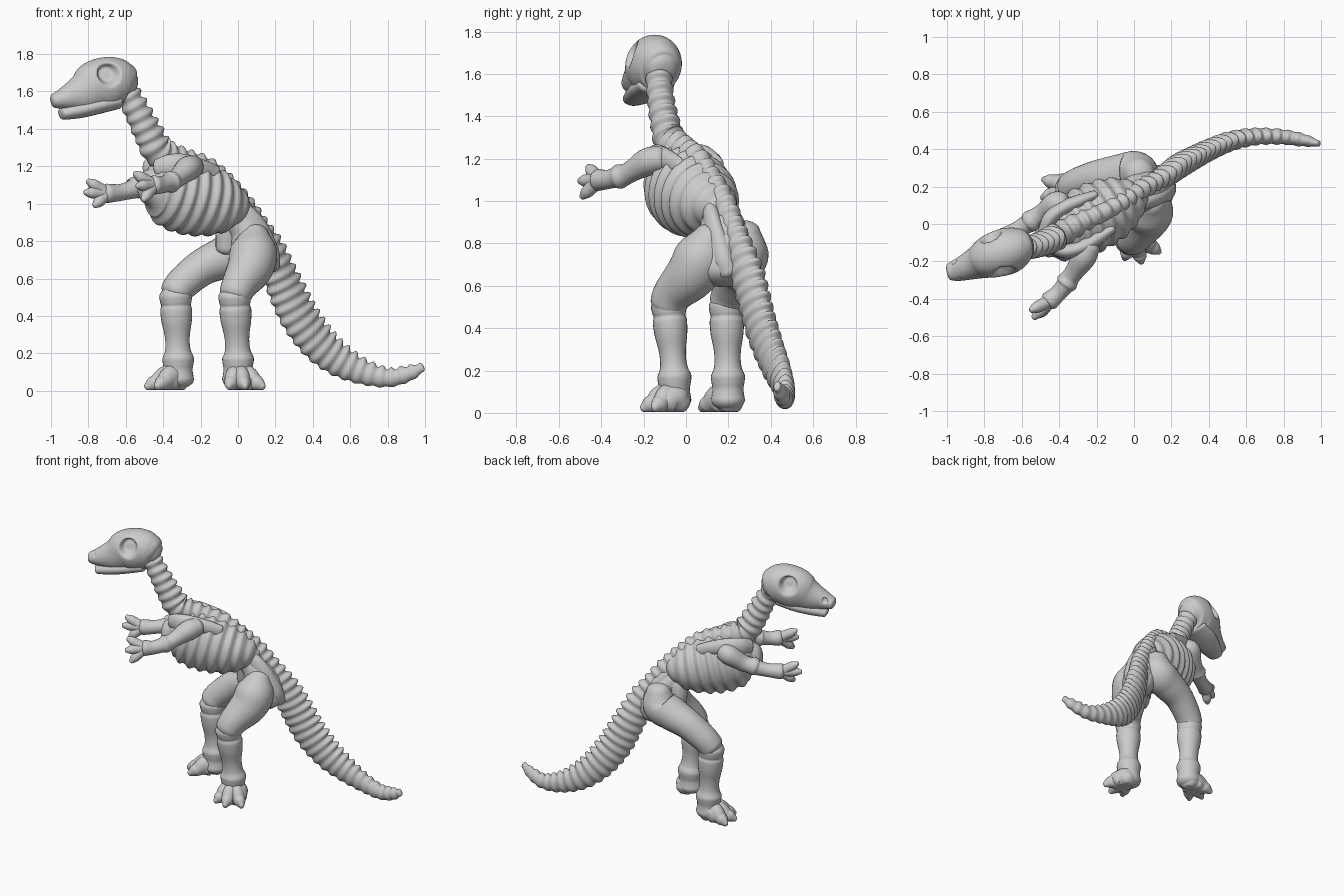
import bpy, bmesh, math
from mathutils import Vector

Z, Y = Vector((0, 0, 1)), Vector((0, 1, 0))


def spline(pts, sub):
    """Catmull-Rom through (x, y, z, width, height) points."""
    p = [list(q) + [q[3]] * (5 - len(q)) for q in pts]
    p = [[2 * a - b for a, b in zip(p[0], p[1])]] + p + [[2 * a - b for a, b in zip(p[-1], p[-2])]]
    rows = []
    for i in range(1, len(p) - 2):
        for k in range(sub + (i == len(p) - 3)):
            t = k / sub
            rows.append([0.5 * (2 * b + (c - a) * t + (2 * a - 5 * b + 4 * c - d) * t * t
                                + (3 * b - a - 3 * c + d) * t ** 3)
                         for a, b, c, d in zip(*p[i - 1:i + 3])])
    return rows


def loft(name, pts, ref=Z, n=20, sub=7, pitch=0, amp=0, spike=0, dome=0.6, dents=()):
    """Oval tube along a path, with domed ends and optional ringed ridges."""
    rows = spline(pts, sub)
    pos = [Vector(r[:3]) for r in rows]
    rings, length = [], 0
    for i, r in enumerate(rows):
        t = (pos[min(i + 1, len(pos) - 1)] - pos[max(i - 1, 0)]).normalized()
        if i:
            length += (pos[i] - pos[i - 1]).length
        w = 0.5 - 0.5 * math.cos(2 * math.pi * length / pitch) if pitch else 0
        rings.append([pos[i], t, max(r[3], .004), max(r[4], .004), w])
    caps = [math.radians(a) for a in (25, 50, 70, 84)]
    for end, sgn in ((0, -1), (-1, 1)):
        p, t, a, b, w = rings[end]
        extra = [[p + t * sgn * min(a, b) * dome * math.sin(c), t, a * math.cos(c), b * math.cos(c), w]
                 for c in caps]
        rings = extra[::-1] + rings if end == 0 else rings + extra
    bm, loops = bmesh.new(), []
    for p, t, a, b, w in rings:
        lat = t.cross(ref).normalized()
        up = lat.cross(t)
        loop = []
        for k in range(n):
            ang = 2 * math.pi * k / n
            c, s = math.cos(ang), math.sin(ang)
            m = 1 + amp * (w - 0.5)
            v = p + lat * a * m * s + up * b * (m * c + spike * w * max(c, 0) ** 4)
            for d, rad, push in dents:
                q = (v - d).length / rad
                if q < 1:
                    f = min(1, (1 - q) * 2)
                    v = v + push * f * f * (3 - 2 * f)
            v.z = max(v.z, .005)
            loop.append(bm.verts.new(v))
        loops.append(loop)
    for A, B in zip(loops, loops[1:]):
        for k in range(n):
            bm.faces.new((A[k], A[(k + 1) % n], B[(k + 1) % n], B[k]))
    bm.faces.new(loops[0])
    bm.faces.new(loops[-1])
    bmesh.ops.recalc_face_normals(bm, faces=bm.faces)
    me = bpy.data.meshes.new(name)
    bm.to_mesh(me)
    bm.free()
    me.polygons.foreach_set("use_smooth", [True] * len(me.polygons))
    ob = bpy.data.objects.new(name, me)
    bpy.context.collection.objects.link(ob)
    return ob


def mirrored(pts):
    """Reflect points over the vertical plane through the body axis."""
    lx, ly = -0.45, 0.893
    out = []
    for q in pts:
        d = 2 * ((q[0] + 0.25) * lx + (q[1] - 0.02) * ly)
        out.append((q[0] - d * lx, q[1] - d * ly) + tuple(q[2:]))
    return out


# Backbone from neck to tail tip
loft("spine", [
    (-.60, -.13, 1.60, .06), (-.54, -.12, 1.49, .062, .066), (-.48, -.10, 1.37, .066, .075),
    (-.42, -.07, 1.27, .07, .08), (-.30, .0, 1.23, .06, .06), (-.17, .06, 1.18, .055, .06),
    (-.06, .12, 1.085, .055, .06), (.03, .18, .98, .055, .06), (.10, .22, .87, .055, .065),
    (.17, .26, .74, .06, .085), (.24, .31, .57, .064, .098), (.32, .355, .40, .06, .102),
    (.42, .405, .26, .055, .096), (.53, .447, .165, .051, .083), (.66, .468, .10, .045, .064),
    (.80, .465, .068, .04, .048), (.91, .447, .09, .033, .04), (.985, .43, .125, .016, .022)],
    n=24, sub=20, pitch=.06, amp=.14, spike=.2)

# Ribcage
loft("ribcage", [
    (-.475, -.10, 1.09, .09, .10), (-.42, -.07, 1.085, .145, .165), (-.33, -.02, 1.06, .172, .20),
    (-.22, .035, 1.03, .18, .20), (-.11, .09, 1.0, .165, .17), (-.02, .135, .98, .12, .115),
    (.03, .16, .965, .07, .06)], n=40, sub=16, pitch=.074, amp=.09)

# Pelvis with rounded buttocks
loft("pelvis", [(-.05, .14, .94, .07), (.03, .17, .87, .11, .10), (.08, .18, .76, .135, .12),
                (.12, .18, .66, .125, .10)], n=28)
loft("pubis", [(.0, .17, .92, .07), (-.05, .17, .86, .065), (-.06, .18, .76, .06)], ref=Y)
ilium = [(.0, .11, .99, .03, .04), (.06, .12, .92, .04, .06), (.12, .14, .83, .045, .065),
         (.17, .175, .73, .05, .055), (.185, .2, .66, .04, .045)]
blade = [(-.43, -.13, 1.19, .035, .05), (-.36, -.145, 1.2, .04, .065), (-.28, -.125, 1.2, .04, .065),
         (-.2, -.08, 1.19, .035, .05), (-.12, -.03, 1.16, .025, .045)]
for side, f in (("right", list), ("left", mirrored)):
    loft("hip_plate_" + side, f(ilium))
    loft("shoulder_blade_" + side, f(blade))

# Skull with eye sockets and nostrils, plus lower jaw
side = Vector((.36, -.93, 0))
dents = []
for s in (1, -1):
    eye = Vector((-.73, -.158, 1.695)) + side * .115 * s
    nose = Vector((-.945, -.238, 1.585)) + side * .045 * s
    dents += [(eye, .07, side * -.06 * s), (nose, .022, side * -.015 * s)]
loft("skull", [
    (-.575, -.11, 1.62, .07, .075), (-.61, -.12, 1.635, .105, .12), (-.68, -.145, 1.645, .125, .14),
    (-.76, -.172, 1.625, .118, .14), (-.83, -.203, 1.59, .092, .112), (-.90, -.232, 1.57, .07, .075),
    (-.95, -.248, 1.557, .058, .052), (-.985, -.256, 1.55, .046, .038)],
    n=64, sub=14, dome=.4, dents=dents)
loft("lower_jaw", [(-.65, -.14, 1.55, .09, .045), (-.76, -.178, 1.525, .095, .048),
                   (-.85, -.215, 1.502, .078, .045), (-.92, -.243, 1.485, .058, .036),
                   (-.938, -.25, 1.48, .052, .032)], n=28, dome=.4)

# Legs
thighs = {
    "right": [(.09, .12, .84, .075), (.085, .08, .75, .125), (.065, .03, .66, .123),
              (.01, -.055, .57, .097), (-.015, -.085, .515, .088)],
    "left": [(.03, .27, .86, .08), (.01, .27, .76, .12), (-.08, .26, .71, .112),
             (-.19, .245, .66, .098), (-.29, .215, .58, .09), (-.335, .195, .525, .085)]}
legs = {  # knee, ankle, heel, toe tips
    "right": ((-.02, -.085), (.0, -.055), (.025, -.015), [(-.05, -.185), (.04, -.205), (.135, -.15)]),
    "left": ((-.335, .19), (-.32, .198), (-.30, .215), [(-.435, .07), (-.49, .14), (-.485, .238)])}
shin = [(.54, .07), (.51, .087), (.475, .084), (.455, .079), (.43, .085), (.37, .081), (.30, .068),
        (.25, .065), (.21, .07), (.175, .084), (.145, .082), (.11, .077), (.06, .085)]
for s, (knee, ankle, heel, toes) in legs.items():
    loft("thigh_" + s, thighs[s], ref=Y, n=28)
    pts = []
    for z, r in shin:
        f = min(1, (.54 - z) / .36)
        pts.append((knee[0] + (ankle[0] - knee[0]) * f, knee[1] + (ankle[1] - knee[1]) * f, z, r, r * .95))
    loft("shin_" + s, pts, ref=Y, n=28)
    # foot sole, then the three toes
    c = [sum(t[i] for t in toes) / 3 for i in (0, 1)]
    d = lambda f: (heel[0] + (c[0] - heel[0]) * f, heel[1] + (c[1] - heel[1]) * f)
    loft("foot_" + s, [(*d(0), .04, .055, .05), (*d(.2), .06, .075, .075), (*d(.45), .055, .085, .07),
                       (*d(.7), .035, .075, .045)], n=28)
    for i, (tx, ty) in enumerate(toes):
        ax, ay = ankle
        mid = lambda f: (ax + (tx - ax) * f, ay + (ty - ay) * f)
        loft(f"toe_{s}_{i + 1}", [(ax, ay, .08, .06, .07), (*mid(.4), .068, .05, .064),
                                  (*mid(.68), .045, .04, .045), (*mid(.82), .036, .035, .038),
                                  (*mid(1), .02, .015, .018)])

# Arms with three-fingered hands
arms = {
    "right": ([(-.24, -.12, 1.2, .06), (-.27, -.18, 1.185, .066), (-.315, -.25, 1.145, .052),
               (-.34, -.285, 1.125, .05), (-.36, -.315, 1.115, .058), (-.375, -.335, 1.11, .048),
               (-.41, -.375, 1.1, .045), (-.45, -.41, 1.1, .052)],
              [(-.55, -.46, 1.16), (-.535, -.50, 1.095), (-.505, -.49, 1.02)]),
    "left": ([(-.38, .11, 1.18, .06), (-.42, .105, 1.165, .066), (-.48, .06, 1.115, .055),
              (-.52, .035, 1.095, .053), (-.55, .015, 1.085, .06), (-.57, .0, 1.075, .05),
              (-.63, -.035, 1.06, .045), (-.70, -.075, 1.055, .052)],
             [(-.80, -.12, 1.12), (-.815, -.135, 1.06), (-.765, -.13, .99)])}
for s, (pts, tips) in arms.items():
    loft("arm_" + s, pts, n=24)
    palm = Vector(pts[-1][:3])
    for i, tip in enumerate(tips):
        tip = Vector(tip)
        a, b = palm.lerp(tip, .45), palm.lerp(tip, .75)
        loft(f"finger_{s}_{i + 1}", [(*palm, .035), (*a, .032), (*b, .029), (*tip, .016)])
